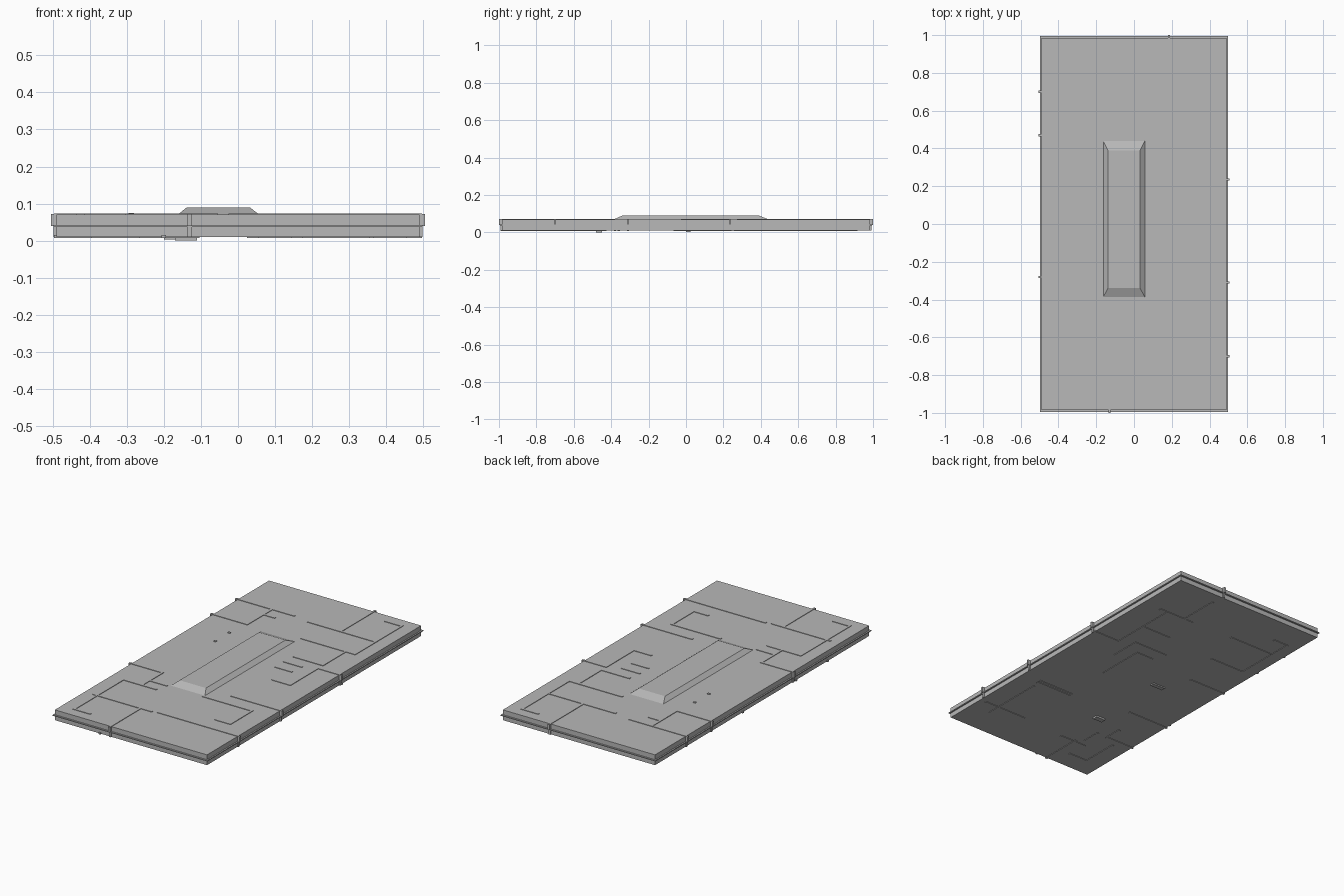
import bpy
import bmesh
from mathutils import Vector

default_cube = bpy.data.objects.get("Cube")
if default_cube:
    bpy.data.objects.remove(default_cube, do_unlink=True)

# One flat grey for the whole panel
grey = bpy.data.materials.new("plain_grey")
grey.use_nodes = True
grey_colour = (0.48, 0.48, 0.48, 1)
grey.diffuse_color = grey_colour
grey.node_tree.nodes["Principled BSDF"].inputs["Base Color"].default_value = grey_colour

HALF_X, HALF_Y = 0.49, 0.985
BOTTOM, MIDDLE, TOP = 0.01, 0.04, 0.07
TRACE = 0.006


def add_box(bm, low, high):
    low, high = Vector(low), Vector(high)
    verts = bmesh.ops.create_cube(bm, size=1)["verts"]
    size, centre = high - low, (low + high) / 2
    for v in verts:
        v.co = Vector(a * b for a, b in zip(v.co, size)) + centre
    return verts


def finish(bm, name):
    mesh = bpy.data.meshes.new(name)
    bm.to_mesh(mesh)
    bm.free()
    mesh.materials.append(grey)
    obj = bpy.data.objects.new(name, mesh)
    bpy.context.collection.objects.link(obj)
    return obj


def box_object(name, low, high):
    bm = bmesh.new()
    add_box(bm, low, high)
    return finish(bm, name)


def trace_object(name, paths, z_low, z_high):
    """Square-cut ridges that follow axis-aligned paths."""
    bm = bmesh.new()
    for path in paths:
        for (ax, ay), (bx, by) in zip(path, path[1:]):
            add_box(bm,
                    (min(ax, bx) - TRACE, min(ay, by) - TRACE, z_low),
                    (max(ax, bx) + TRACE, max(ay, by) + TRACE, z_high))
    return finish(bm, name)


# Main slab and the thin flange around its middle
box_object("slab", (-HALF_X, -HALF_Y, BOTTOM), (HALF_X, HALF_Y, TOP))
box_object("middle_flange", (-0.498, -0.994, 0.037), (0.498, 0.994, 0.042))

# Raised tapered block on the top
bm = bmesh.new()
verts = add_box(bm, (-0.17, -0.4, TOP - TRACE), (0.065, 0.455, 0.09))
for v in verts:
    if v.co.z > TOP:
        v.co.x = -0.138 if v.co.x < 0 else 0.032
        v.co.y = -0.34 if v.co.y < 0 else 0.39
finish(bm, "raised_block")

# Ridges on the top, starting from the edges
E, F = HALF_X, HALF_Y
top_back = [
    [(-E, .7), (-.13, .7)],
    [(-E, .47), (-.27, .47), (-.27, .62), (-.2, .62)],
    [(-.27, .62), (-.27, .7)],
    [(.185, F), (.185, .68)],
    [(-.02, .68), (.4, .68)],
    [(.07, .49), (.41, .49), (.41, .92), (.31, .92)],
    [(E, .235), (.35, .235), (.35, -.02), (.24, -.02)],
    [(.16, .12), (.26, .12)],
    [(.16, .2), (.27, .2)],
    [(.17, .28), (.35, .28), (.35, .49)],
]
top_front = [
    [(E, -.31), (.18, -.31)],
    [(.06, -.4), (.37, -.4), (.37, -.6), (.28, -.6)],
    [(E, -.7), (-.02, -.7)],
    [(-E, -.28), (-.29, -.28), (-.29, -.46)],
    [(-.29, -.4), (-.18, -.4)],
    [(-.13, -F), (-.13, -.71)],
    [(-.43, -.71), (-.06, -.71)],
    [(-.2, -.47), (-.41, -.47), (-.41, -.92), (-.31, -.92)],
]
trace_object("top_back_ridges", top_back, TOP - TRACE, TOP + 0.003)
trace_object("top_front_ridges", top_front, TOP - TRACE, TOP + 0.003)

# Two small studs beside the raised block
for i, y in enumerate((.2, .33)):
    box_object(f"top_stud_{i}", (-.295, y - TRACE, TOP - TRACE), (-.28, y + TRACE, TOP + 0.004))

# Ridges on the underside
under_back = [
    [(.2, .91), (.2, .67)],
    [(.37, .67), (.15, .67)],
    [(E, .25), (.32, .25), (.32, .46), (.14, .46)],
    [(.24, .13), (.24, .3), (.03, .3)],
    [(.16, -.06), (.16, .22), (.06, .22)],
    [(.32, .46), (.32, .67)],
    [(-.2, .43), (-.42, .43), (-.42, .81), (-.33, .81)],
    [(-.13, .68), (-.42, .68)],
    [(-E, .18), (-.26, .18)],
]
under_front = [
    [(-E, -.31), (-.23, -.31)],
    [(-E, -.6), (-.31, -.6), (-.31, -.5)],
    [(-.2, -F), (-.2, -.74)],
    [(-.11, -.75), (-.27, -.75)],
    [(-.27, -.87), (-.39, -.87), (-.39, -.65)],
    [(-.24, -.6), (-.24, -.7)],
    [(.45, -.73), (.18, -.73)],
    [(.36, -.8), (.36, -.43)],
    [(.37, -.36), (.15, -.36)],
    [(.37, -.38), (.15, -.38)],
]
trace_object("underside_back_ridges", under_back, BOTTOM - 0.003, BOTTOM + TRACE)
trace_object("underside_front_ridges", under_front, BOTTOM - 0.003, BOTTOM + TRACE)

# Small blocks that the panel rests on
box_object("front_underside_block", (-.17, -.48, 0), (-.11, -.45, BOTTOM + TRACE))
box_object("middle_underside_block", (-.2, 0, 0.003), (-.12, .025, BOTTOM + TRACE))

# Ribs that carry the ridges down the side walls
bm = bmesh.new()
ribs = [(-1, .7), (-1, .47), (-1, -.28), (1, .235), (1, -.31), (1, -.7)]
levels = [(MIDDLE, TOP + 0.002, 0.015), (BOTTOM, MIDDLE, 0.007)]
for z_low, z_high, depth in levels:
    for side, y in ribs:
        x = sorted((side * (HALF_X - TRACE), side * (HALF_X + depth)))
        add_box(bm, (x[0], y - TRACE, z_low), (x[1], y + TRACE, z_high))
    for side, x in ((1, .185), (-1, -.13)):
        y = sorted((side * (HALF_Y - TRACE), side * (HALF_Y + depth)))
        add_box(bm, (x - TRACE, y[0], z_low), (x + TRACE, y[1], z_high))
finish(bm, "edge_ribs")
